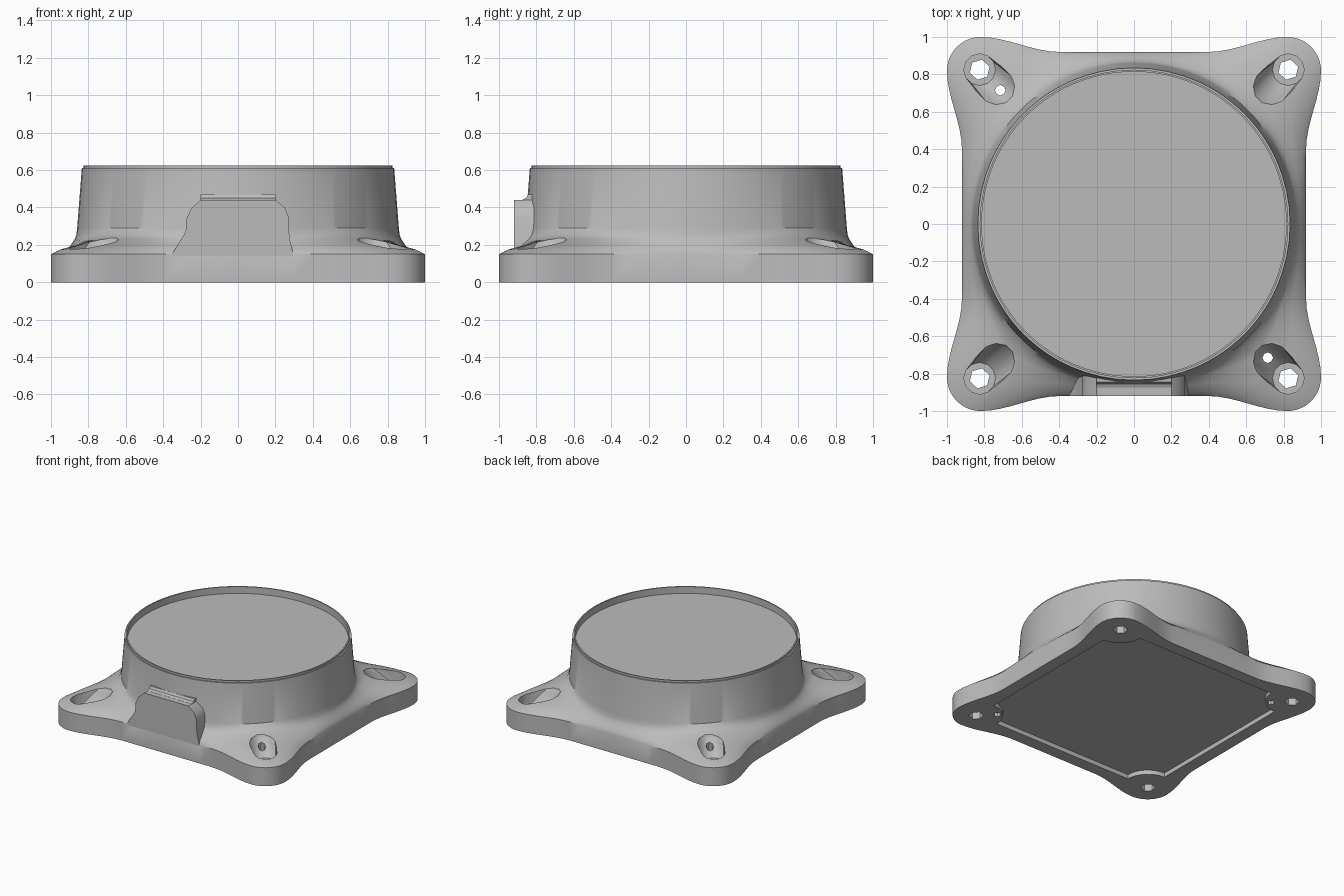
import bpy, bmesh, math
from mathutils import Vector

if "Cube" in bpy.data.objects:
    bpy.data.objects.remove(bpy.data.objects["Cube"])

grey = bpy.data.materials.new("plain_grey")
grey.use_nodes = True
COLOUR = (0.5, 0.5, 0.5, 1)
grey.diffuse_color = COLOUR
grey.node_tree.nodes["Principled BSDF"].inputs["Base Color"].default_value = COLOUR


def make(name, bm):
    bmesh.ops.recalc_face_normals(bm, faces=bm.faces)
    mesh = bpy.data.meshes.new(name)
    bm.to_mesh(mesh)
    bm.free()
    mesh.materials.append(grey)
    obj = bpy.data.objects.new(name, mesh)
    bpy.context.collection.objects.link(obj)
    return obj


def loft(name, rings):
    """Closed skin through rings that share one point count."""
    bm = bmesh.new()
    loops = [[bm.verts.new(p) for p in ring] for ring in rings]
    n = len(loops[0])
    for a, b in zip(loops, loops[1:]):
        for i in range(n):
            j = (i + 1) % n
            bm.faces.new((a[i], a[j], b[j], b[i]))
    bm.faces.new(loops[0][::-1])
    bm.faces.new(loops[-1])
    return make(name, bm)


def circle(x, y, z, r, n, turn=0):
    return [Vector((x + r * math.cos(turn + math.tau * i / n),
                    y + r * math.sin(turn + math.tau * i / n), z)) for i in range(n)]


def four_corners(quarter):
    """Turn a quarter outline into a full one."""
    return [Vector((x * c - y * s, x * s + y * c, 0))
            for c, s in ((1, 0), (0, 1), (-1, 0), (0, -1)) for x, y in quarter]


def select_only(obj):
    bpy.ops.object.select_all(action='DESELECT')
    obj.select_set(True)
    bpy.context.view_layer.objects.active = obj


def cut(target, cutter):
    mod = target.modifiers.new("cut", 'BOOLEAN')
    mod.operation, mod.solver, mod.object = 'DIFFERENCE', 'EXACT', cutter
    select_only(target)
    bpy.ops.object.modifier_apply(modifier=mod.name)
    bpy.data.objects.remove(cutter)


# Base outline: straight sides that flare into rounded corner ears
SIDE, EAR, EAR_R = 0.92, 0.82, 0.18
flare = []
for i in range(9):
    t = i / 8
    flare.append((SIDE + (1 - SIDE) * t * t * (3 - 2 * t), 0.4 + (EAR - 0.4) * t))
ear = [(EAR + EAR_R * math.cos(a), EAR + EAR_R * math.sin(a))
       for a in (math.pi / 2 * k / 10 for k in range(1, 10))]
straight = [(SIDE, -0.4 + 0.8 * k / 8) for k in range(1, 8)]
outline = four_corners(straight + flare + ear + [(y, x) for x, y in flare[::-1]])


def at(z, blend, r):
    """Outline blended towards a circle of radius r."""
    return [(p.lerp(p.normalized() * r, blend)) + Vector((0, 0, z)) for p in outline]


# Body: base wall, swept shoulder, tapered drum, stepped lip and sunken top
WALL, DRUM = 0.15, 0.86
rings = [at(0, 0, DRUM), at(WALL, 0, DRUM)]
for blend, z in ((0.15, 0.175), (0.5, 0.205), (0.8, 0.232), (0.93, 0.255), (1, 0.29)):
    rings.append(at(z, blend, DRUM))
for r, z in ((0.835, 0.61), (0.825, 0.61), (0.825, 0.625), (0.815, 0.625), (0.815, 0.57)):
    rings.append(at(z, 1, r))
body = loft("body", rings)

# Shallow recess underneath, bitten at the corners by round bosses
RECESS, BOSS = 0.82, 0.19
bite = [(RECESS - BOSS * math.sin(a), RECESS - BOSS * math.cos(a))
        for a in (math.pi / 2 * k / 8 for k in range(9))]
plan = four_corners(bite)
cut(body, loft("recess_cutter", [[p + Vector((0, 0, z)) for p in plan] for z in (-0.1, 0.035)]))

# Screw pockets that slope open towards the drum, with hexagonal through holes
HOLE = 0.825
for sx in (-1, 1):
    for sy in (-1, 1):
        x, y = sx * HOLE, sy * HOLE
        bm = bmesh.new()
        points = circle(x, y, 0.11, 0.085, 12) + circle(x, y, 0.4, 0.085, 12)
        points += circle(sx * 0.74, sy * 0.74, 0.22, 0.1, 12)
        points += circle(sx * 0.72, sy * 0.72, 0.26, 0.09, 12)
        for p in points:
            bm.verts.new(p)
        hull = bmesh.ops.convex_hull(bm, input=bm.verts)
        loose = [v for v in bm.verts if not v.link_faces]
        bmesh.ops.delete(bm, geom=loose, context='VERTS')
        cut(body, make("pocket_cutter", bm))
        cut(body, loft("hole_cutter", [circle(x, y, z, 0.055, 6, 0.3) for z in (-0.1, 0.3)]))
        if sx != sy:
            cut(body, loft("pin_cutter", [circle(sx * 0.715, sy * 0.715, z, 0.028, 8)
                                          for z in (-0.1, 0.3)]))

# Cable housing on the front, with a small fillet where it meets the drum
profile = [(-0.36, 0.14), (-0.35, 0.155), (-0.28, 0.27), (-0.275, 0.34), (-0.25, 0.395),
           (-0.2, 0.44), (0.2, 0.44), (0.25, 0.4), (0.27, 0.35), (0.275, 0.24),
           (0.295, 0.155), (0.295, 0.14)]
housing = loft("cable_housing", [[Vector((x, y, z)) for x, z in profile] for y in (-0.9205, -0.76)])
fillet_profile = [(-0.875, 0.43), (-0.875, 0.441), (-0.855, 0.45), (-0.845, 0.468), (-0.8, 0.468),
                  (-0.8, 0.43)]
fillet = loft("housing_fillet", [[Vector((x, y, z)) for y, z in fillet_profile]
                                 for x in (-0.2, 0.2)])

for obj in (body, housing, fillet):
    select_only(obj)
    bpy.ops.object.shade_smooth_by_angle(angle=math.radians(30))
